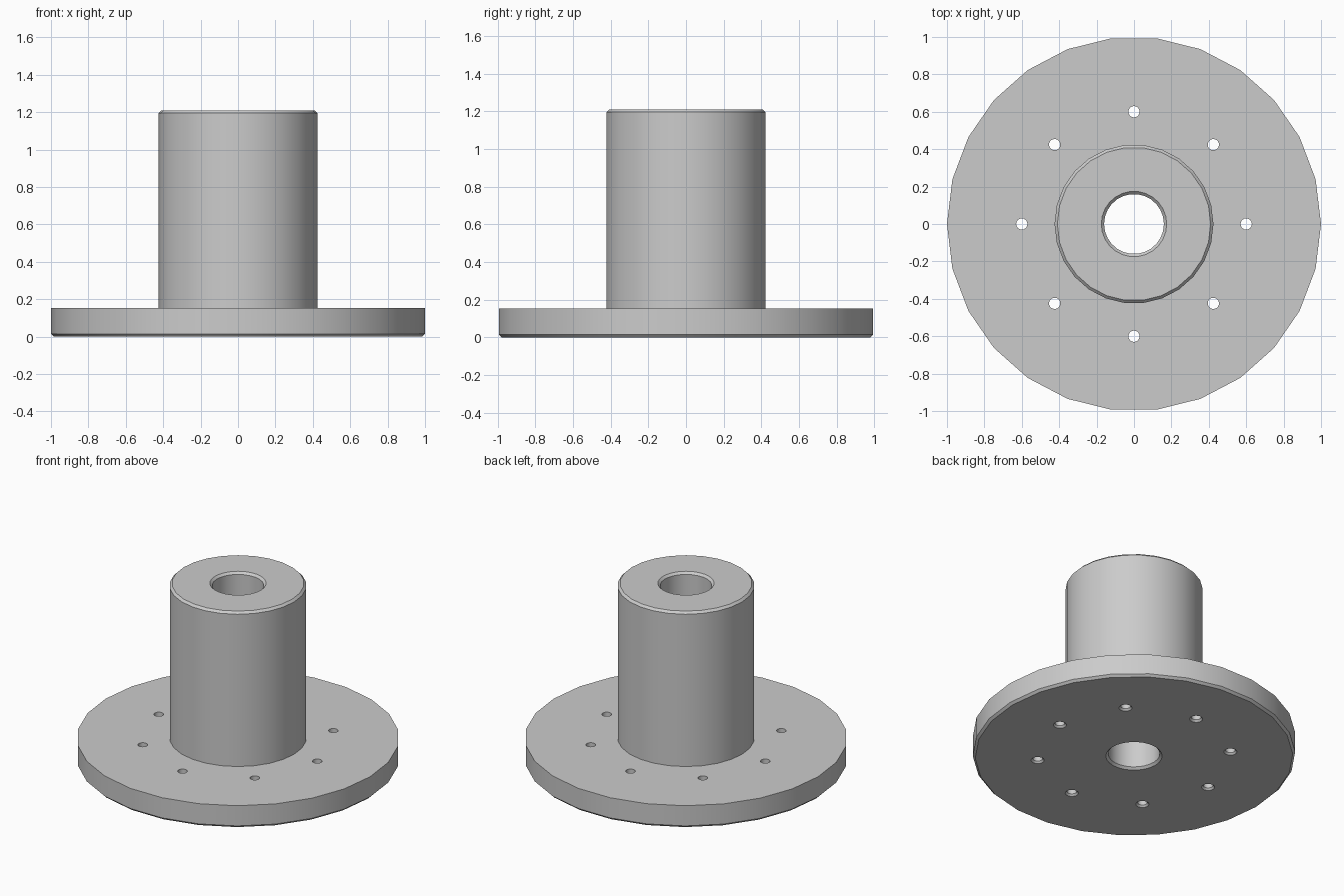
import bpy
import bmesh
from math import cos, sin, pi, radians

cube = bpy.data.objects.get("Cube")
if cube:
    bpy.data.objects.remove(cube, do_unlink=True)

grey = bpy.data.materials.new("machined grey")
grey.use_nodes = True
GREY = (0.6, 0.6, 0.6, 1)
grey.diffuse_color = GREY
grey.node_tree.nodes["Principled BSDF"].inputs["Base Color"].default_value = GREY


def add_object(name, bm):
    """Turn a bmesh into a grey object."""
    bmesh.ops.recalc_face_normals(bm, faces=bm.faces)
    mesh = bpy.data.meshes.new(name)
    bm.to_mesh(mesh)
    bm.free()
    mesh.materials.append(grey)
    obj = bpy.data.objects.new(name, mesh)
    bpy.context.collection.objects.link(obj)
    return obj


def lathe(bm, profile, sides, center=(0, 0), closed=False):
    """Revolve (radius, height) points; a closed profile makes a ring, an open one gets caps."""
    cx, cy = center
    rings = [[bm.verts.new((cx + r * cos(2 * pi * i / sides),
                            cy + r * sin(2 * pi * i / sides), z))
              for i in range(sides)] for r, z in profile]
    pairs = list(zip(rings, rings[1:]))
    if closed:
        pairs.append((rings[-1], rings[0]))
    else:
        bm.faces.new(rings[0])
        bm.faces.new(rings[-1])
    for low, high in pairs:
        for i in range(sides):
            j = (i + 1) % sides
            bm.faces.new((low[i], low[j], high[j], high[i]))


SIDES = 26
FLANGE_R, FLANGE_TOP = 1.0, 0.153
HUB_R, HUB_TOP = 0.425, 1.21
BORE_R, BEVEL = 0.16, 0.015

# Flange and hub, with chamfered outer edges and bore
bm = bmesh.new()
lathe(bm, [(BORE_R + BEVEL, 0), (FLANGE_R - BEVEL, 0), (FLANGE_R, BEVEL),
           (FLANGE_R, FLANGE_TOP), (HUB_R, FLANGE_TOP),
           (HUB_R, HUB_TOP - BEVEL), (HUB_R - BEVEL, HUB_TOP),
           (BORE_R + BEVEL, HUB_TOP), (BORE_R, HUB_TOP - BEVEL),
           (BORE_R, BEVEL)], SIDES, closed=True)
flange_hub = add_object("flange_hub", bm)

# Ring of bolt holes, countersunk underneath
bm = bmesh.new()
for k in range(8):
    angle = k * pi / 4
    lathe(bm, [(0.05, -0.01), (0.03, 0.012), (0.03, 0.3)], SIDES,
          center=(0.6 * cos(angle), 0.6 * sin(angle)))
cutter = add_object("bolt_hole_cutter", bm)
cutter.hide_render = True

drill = flange_hub.modifiers.new("bolt_holes", 'BOOLEAN')
drill.operation = 'DIFFERENCE'
drill.solver = 'EXACT'
drill.object = cutter
bpy.ops.object.select_all(action='DESELECT')
bpy.context.view_layer.objects.active = flange_hub
flange_hub.select_set(True)
bpy.ops.object.modifier_apply(modifier=drill.name)
bpy.data.objects.remove(cutter, do_unlink=True)

bpy.ops.object.shade_smooth_by_angle(angle=radians(30))
